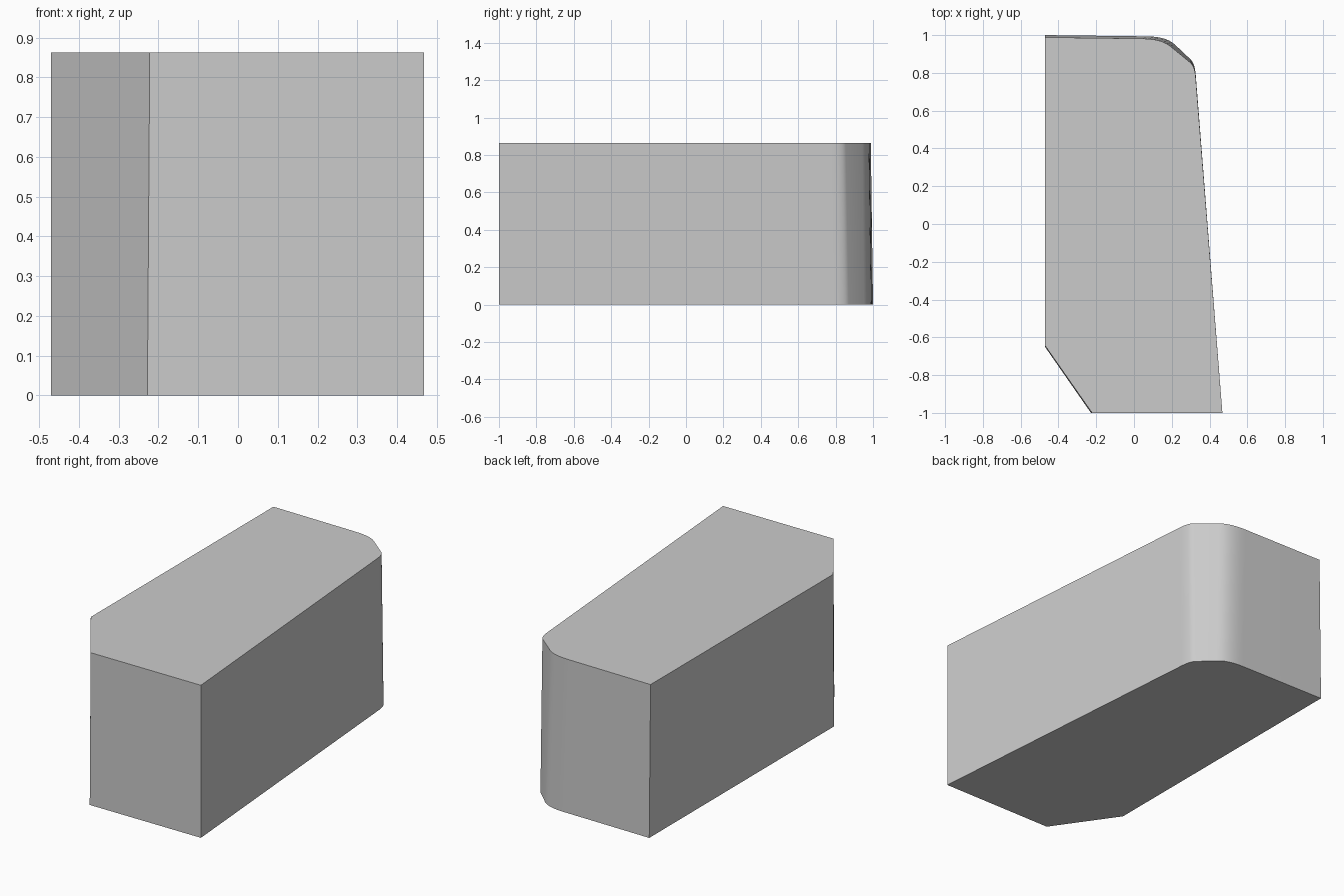
import bpy, bmesh, math
from mathutils import Vector

if "Cube" in bpy.data.objects:
    bpy.data.objects.remove(bpy.data.objects["Cube"])

HEIGHT = 0.863

def rounded(prev, corner, nxt, trim_in, trim_out, n=6):
    # Soft corner between two straight edges
    p, c, q = Vector(prev), Vector(corner), Vector(nxt)
    a = c + (p - c).normalized() * trim_in
    b = c + (q - c).normalized() * trim_out
    return [a * (1 - t) ** 2 + c * 2 * t * (1 - t) + b * t * t
            for t in (i / n for i in range(n + 1))]

def outline(front_left, left_front, right_corner, back_corner, back_left):
    front_right = (0.468, -1.0)
    pts = [Vector(front_left), Vector(front_right)]
    pts += rounded(front_right, right_corner, back_corner, 0.06, 0.03)
    pts += rounded(right_corner, back_corner, back_left, 0.06, 0.10)
    return pts + [Vector(back_left), Vector(left_front)]

bottom = outline((-0.228, -1), (-0.47, -0.652), (0.322, 0.850), (0.172, 0.992), (-0.47, 1.0))
top = outline((-0.222, -1), (-0.47, -0.645), (0.322, 0.835), (0.145, 0.980), (-0.47, 0.988))

# Block lofted from the bottom outline to the slightly smaller top outline
bm = bmesh.new()
low = [bm.verts.new((p.x, p.y, 0)) for p in bottom]
high = [bm.verts.new((p.x, p.y, HEIGHT)) for p in top]
n = len(low)
for i in range(n):
    j = (i + 1) % n
    bm.faces.new((low[i], low[j], high[j], high[i]))
bm.faces.new(high)
bm.faces.new(low[::-1])
bmesh.ops.recalc_face_normals(bm, faces=bm.faces)

mesh = bpy.data.meshes.new("tapered_block")
bm.to_mesh(mesh)
bm.free()
block = bpy.data.objects.new("tapered_block", mesh)
bpy.context.collection.objects.link(block)

# Smooth the rounded back corner, keep the other edges crisp
bpy.context.view_layer.objects.active = block
block.select_set(True)
bpy.ops.object.shade_smooth_by_angle(angle=math.radians(25))
